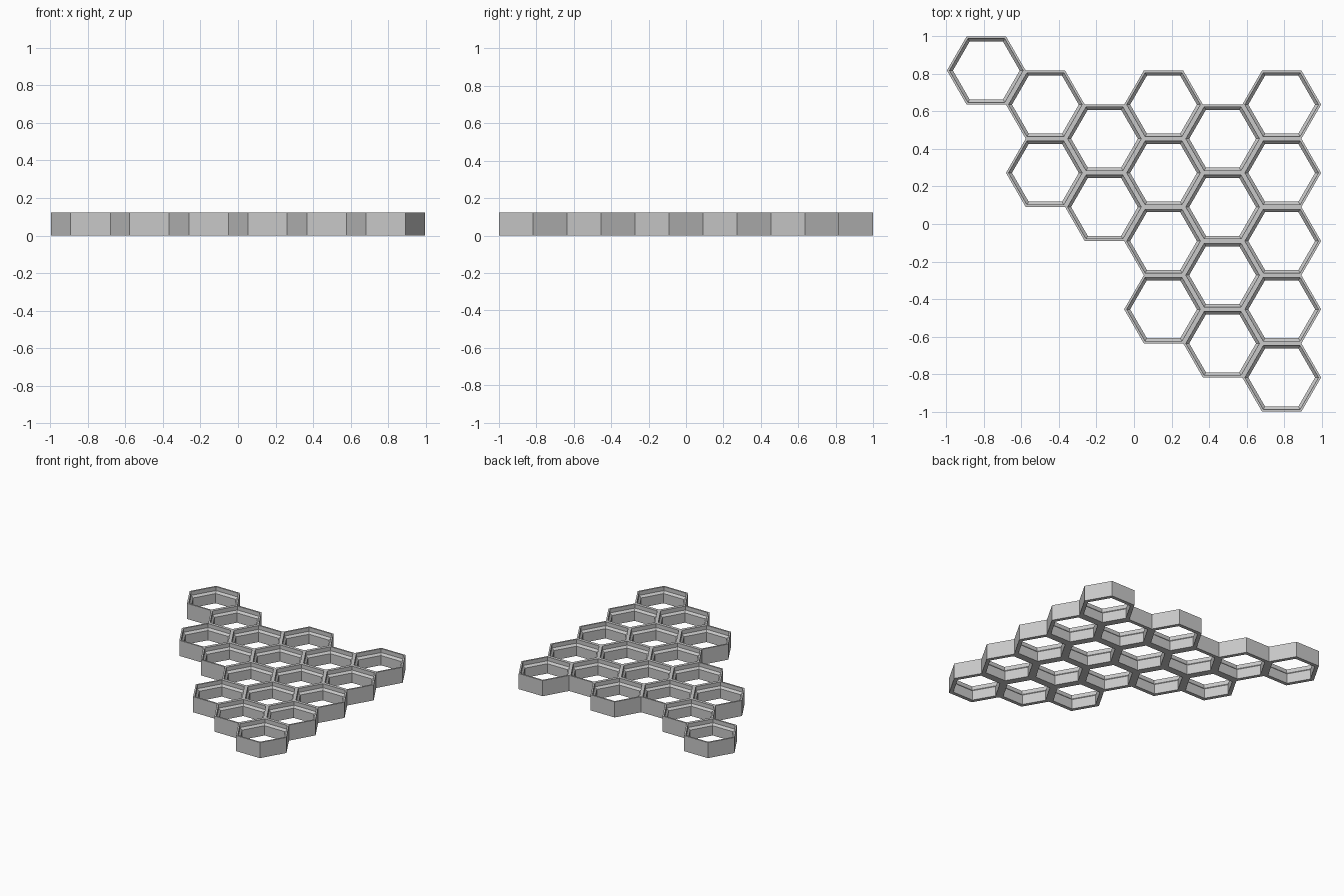
import bpy
import bmesh
from math import sin, cos, radians, sqrt

cube = bpy.data.objects.get("Cube")
if cube:
    bpy.data.objects.remove(cube, do_unlink=True)

FLAT = 2 / 5.5            # cell width across flats
R = FLAT / sqrt(3)        # cell corner radius
MM = FLAT / 23.6          # wall section unit
HEIGHT = 8 * MM

# Occupied cells: column -> row heights in half-cell steps
COLUMNS = {
    0: [4.5],
    1: [3.5, 1.5],
    2: [2.5, 0.5],
    3: [3.5, 1.5, -0.5, -2.5],
    4: [2.5, 0.5, -1.5, -3.5],
    5: [3.5, 1.5, -0.5, -2.5, -4.5],
}
CELLS = {(c, r) for c, rows in COLUMNS.items() for r in rows}
# Neighbour across each side, counter-clockwise from the upper right
NEIGHBOURS = [(1, 1), (0, 2), (-1, 1), (-1, -1), (0, -2), (1, -1)]

# Wall section (thickness, z): outer foot, hole, chamfer, thin lip, outer top
SECTION = [(0, 0), (1.8, 0), (1.8, 5), (0.8, 6), (0.8, 8), (0, 8)]


def add_cell(bm, col, row):
    cx = (col - 2.5) * 1.5 * R
    cy = row * FLAT / 2
    rings = []
    for thick, z in SECTION:
        rad = R - thick * MM * 2 / sqrt(3)
        rings.append([bm.verts.new((cx + rad * cos(radians(60 * i)),
                                    cy + rad * sin(radians(60 * i)), z * MM))
                      for i in range(6)])
    for i, (dc, dr) in enumerate(NEIGHBOURS):
        j = (i + 1) % 6
        for a, b in zip(rings, rings[1:]):
            bm.faces.new((a[i], b[i], b[j], a[j]))
        # Outer wall only on the border of the panel
        if (col + dc, row + dr) not in CELLS:
            bm.faces.new((rings[-1][i], rings[0][i], rings[0][j], rings[-1][j]))


# Honeycomb panel
bm = bmesh.new()
for col, row in sorted(CELLS):
    add_cell(bm, col, row)
bmesh.ops.remove_doubles(bm, verts=bm.verts, dist=0.0005)
bmesh.ops.recalc_face_normals(bm, faces=bm.faces)
mesh = bpy.data.meshes.new("honeycomb_panel")
bm.to_mesh(mesh)
bm.free()
panel = bpy.data.objects.new("honeycomb_panel", mesh)
bpy.context.collection.objects.link(panel)

# Plain grey plastic
grey = bpy.data.materials.new("light_grey")
grey.use_nodes = True
colour = (0.58, 0.58, 0.58, 1)
grey.diffuse_color = colour
for node in grey.node_tree.nodes:
    if node.type == "BSDF_PRINCIPLED":
        node.inputs["Base Color"].default_value = colour
mesh.materials.append(grey)
